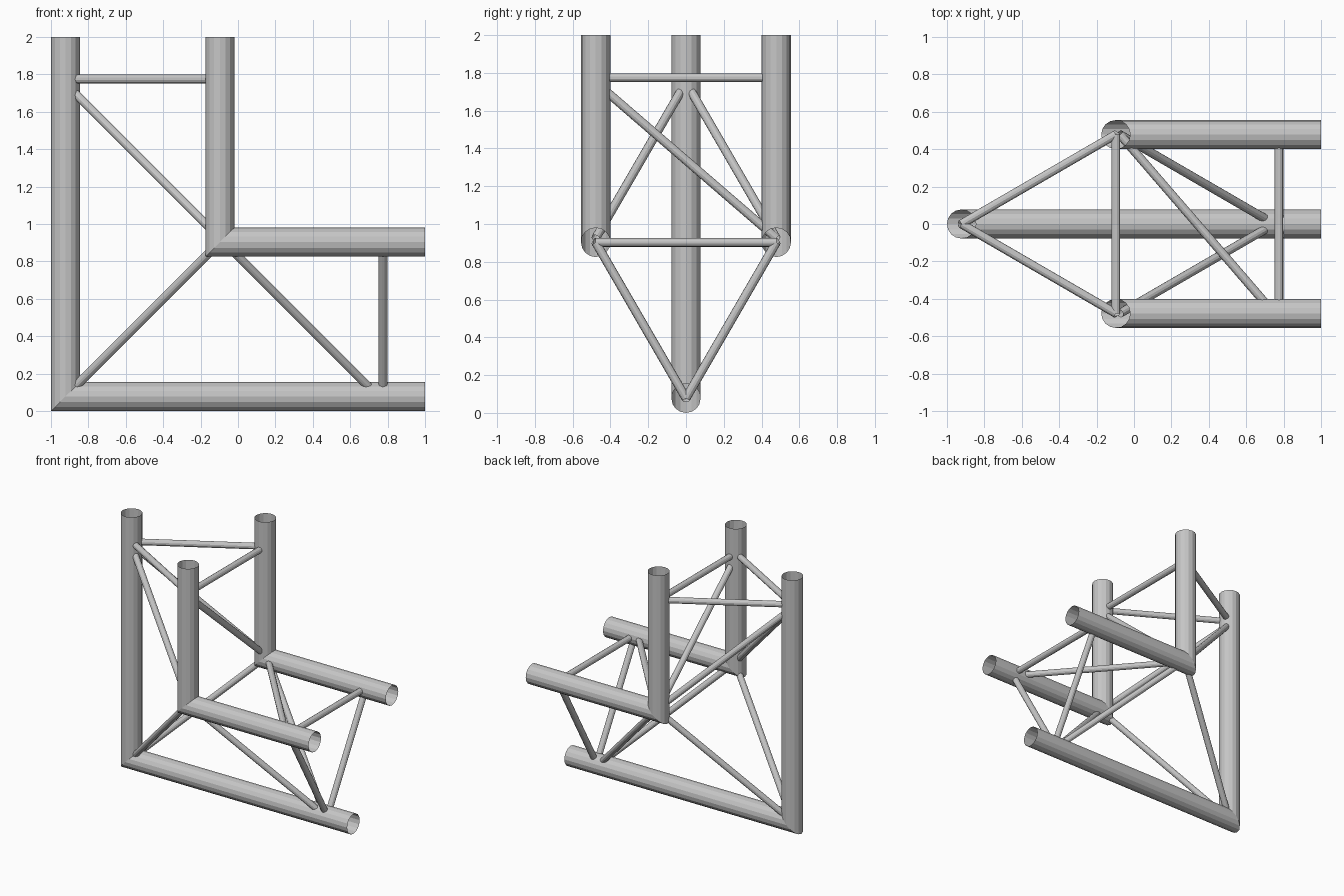
import bpy, bmesh, math
from mathutils import Vector

cube = bpy.data.objects.get("Cube")
if cube:
    bpy.data.objects.remove(cube, do_unlink=True)

metal = bpy.data.materials.new("aluminium_grey")
metal.use_nodes = True
colour = (0.56, 0.56, 0.56, 1)
metal.diffuse_color = colour
bsdf = next(n for n in metal.node_tree.nodes if n.type == 'BSDF_PRINCIPLED')
bsdf.inputs["Base Color"].default_value = colour

CHORD_R, BRACE_R = 0.0775, 0.0235
LOW = 0.0775      # distance of the outer chord from the outer corner
HIGH = 0.9025     # distance of the inner chords
SIDE = 0.478      # sideways offset of the inner chords


def loft(name, rings):
    """Open tube skinned through matching rings of points."""
    bm = bmesh.new()
    loops = [[bm.verts.new(p) for p in ring] for ring in rings]
    for a, b in zip(loops, loops[1:]):
        for i in range(len(a)):
            j = (i + 1) % len(a)
            bm.faces.new((a[i], a[j], b[j], b[i]))
    bmesh.ops.recalc_face_normals(bm, faces=bm.faces)
    mesh = bpy.data.meshes.new(name)
    bm.to_mesh(mesh)
    bm.free()
    mesh.materials.append(metal)
    obj = bpy.data.objects.new(name, mesh)
    bpy.context.collection.objects.link(obj)
    return obj


def circle(radius, sides):
    for i in range(sides):
        t = math.tau * i / sides
        yield radius * math.cos(t), radius * math.sin(t)


def chord(name, d, y):
    """Upright and level tube joined by a mitre."""
    pts = list(circle(CHORD_R, 16))
    loft(name, [[(d - 1 + a, y + b, 2) for a, b in pts],
                [(d - 1 + a, y + b, d + a) for a, b in pts],
                [(1, y + b, d + a) for a, b in pts]])


def brace(name, start, end):
    p, q = Vector(start), Vector(end)
    axis = (q - p).normalized()
    u = axis.orthogonal().normalized()
    v = axis.cross(u)
    pts = list(circle(BRACE_R, 12))
    loft(name, [[c + u * a + v * b for a, b in pts] for c in (p, q)])


def brace_pair(name, start, end):
    """One brace in the upright arm and its mirror in the level arm."""
    brace("upright_" + name, start, end)
    brace("level_" + name, *[(z - 1, y, x + 1) for x, y, z in (start, end)])


# Main chords
chord("outer_chord", LOW, 0)
for side, y in (("front", -SIDE), ("back", SIDE)):
    chord(side + "_inner_chord", HIGH, y)

# Bracing between outer and inner chords
OUT, INN = LOW - 1, HIGH - 1
TOP, DIAG, START = 1.775, 1.75, 0.925
for side, y in (("front", -SIDE), ("back", SIDE)):
    brace_pair(side + "_strut", (OUT, 0, TOP), (INN, y, TOP))
    brace_pair(side + "_diagonal", (OUT, 0, DIAG), (INN, y, START))
    brace(side + "_corner_brace", (OUT, 0, LOW), (INN, y, HIGH))

# Bracing between the two inner chords
brace_pair("cross_strut", (INN, -SIDE, TOP), (INN, SIDE, TOP))
brace_pair("cross_diagonal", (INN, -SIDE, DIAG), (INN, SIDE, START))
